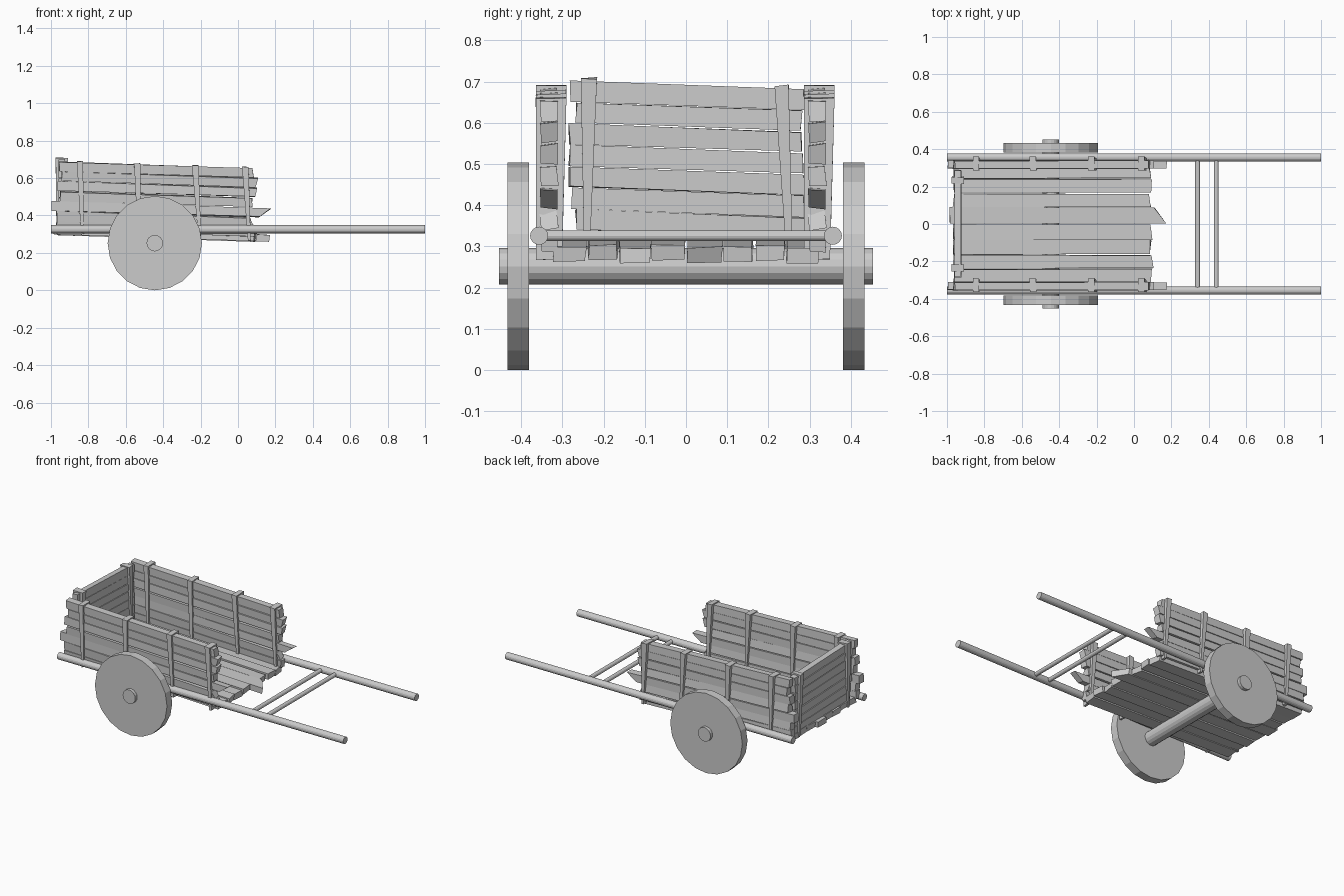
import bpy, random
from mathutils import Vector

if "Cube" in bpy.data.objects:
    bpy.data.objects.remove(bpy.data.objects["Cube"])

random.seed(7)
SLOPE = -0.033          # the box sinks slightly towards the handles


def finish(name, verts, faces):
    mesh = bpy.data.meshes.new(name)
    mesh.from_pydata(verts, [], faces)
    mesh.update()
    ob = bpy.data.objects.new(name, mesh)
    bpy.context.collection.objects.link(ob)
    return ob


def beam(name, a, b, u, v, size_a, size_b, jit=0.003, skew=0.0):
    """Rough board from a to b; u, v are the cross axes, skew makes a slanted tip at b."""
    a, b, u, v = Vector(a), Vector(b), Vector(u), Vector(v)
    d = (b - a).normalized()
    verts = []
    for p, (su, sv), sk in ((a, size_a, 0), (b, size_b, skew)):
        for i, j in ((-1, -1), (1, -1), (1, 1), (-1, 1)):
            q = p + u * (i * su / 2) + v * (j * sv / 2) + d * (i * sk / 2)
            verts.append(q + d * random.uniform(-jit, jit) * 1.5
                         + u * random.uniform(-jit, jit) + v * random.uniform(-jit, jit) * 0.6)
    faces = [(0, 1, 2, 3), (7, 6, 5, 4)] + [(i, i + 4, (i + 1) % 4 + 4, (i + 1) % 4) for i in range(4)]
    ob = finish(name, verts, faces)
    import bmesh
    bm = bmesh.new()
    bm.from_mesh(ob.data)
    bmesh.ops.recalc_face_normals(bm, faces=bm.faces)
    bm.to_mesh(ob.data)
    bm.free()
    return ob


def rod(name, a, b, r, sides):
    a, b = Vector(a), Vector(b)
    bpy.ops.mesh.primitive_cylinder_add(vertices=sides, radius=r, depth=(b - a).length, location=(a + b) / 2)
    ob = bpy.context.object
    ob.name = name
    ob.rotation_euler = (b - a).to_track_quat('Z', 'Y').to_euler()
    return ob


X, Y, Z = (1, 0, 0), (0, 1, 0), (0, 0, 1)

# Shafts, cross rungs, axle and wheels
for s, side in ((-1, "near"), (1, "far")):
    rod("shaft_" + side, (-1, s * 0.356, 0.326), (1, s * 0.356, 0.326), 0.022, 16)
    rod("wheel_" + side, (-0.445, s * 0.381, 0.252), (-0.445, s * 0.433, 0.252), 0.252, 20)
for x in (0.34, 0.44):
    rod("rung", (x, -0.35, 0.326), (x, 0.35, 0.326), 0.013, 12)
rod("axle", (-0.445, -0.453, 0.252), (-0.445, 0.453, 0.252), 0.044, 16)

# Side boards and upright battens; the far side is a shifted copy of the near one
side_parts = []
backs = (-0.955, -0.94, -0.965, -0.95, -0.995, -0.965, -0.97)
fronts = (0.08, 0.10, 0.095, 0.075, 0.145, 0.075, 0.09)
for i, (x0, x1) in enumerate(zip(backs, fronts)):
    z = 0.632 - 0.053 * i
    lean = random.uniform(-0.1, 0.1)
    side_parts.append(beam("side_board", (x0, -0.332, z + SLOPE * x0), (x1, -0.332, z + SLOPE * x1),
                           (0, lean, 1), (0, 1, -lean), (0.05, 0.042), (0.048, 0.042),
                           0.003, 0.06 if i == 4 else random.uniform(-0.02, 0.02)))
for xt, xb in ((-0.845, -0.832), (-0.54, -0.528), (-0.228, -0.205), (0.04, 0.06)):
    side_parts.append(beam("side_batten", (xb, -0.332, 0.272 + SLOPE * xb), (xt, -0.3275, 0.661 + SLOPE * xt),
                           X, Y, (0.014, 0.062), (0.034, 0.074), 0.002))
for ob in side_parts:
    twin = ob.copy()
    twin.location.y += 0.65
    bpy.context.collection.objects.link(twin)

# Floor boards, one with a splintered tip
edges = (-0.325, -0.24, -0.163, -0.085, 0.002, 0.09, 0.165, 0.24, 0.325)
for i in range(8):
    y0, y1 = edges[i], edges[i + 1]
    tip = i == 4
    x0, x1 = (-0.985, 0.14) if tip else (-0.965, random.uniform(0.08, 0.1))
    dz = random.uniform(-0.004, 0.004)
    beam("floor_board", (x0, (y0 + y1) / 2, 0.285 + dz + SLOPE * x0), (x1, (y0 + y1) / 2, 0.285 + dz + SLOPE * x1),
         Y, Z, (y1 - y0 - 0.004, 0.036), (y1 - y0 - 0.006, 0.036), 0.003,
         -0.06 if tip else random.uniform(-0.015, 0.015))

# Tail boards, tilted a little, with two battens
for i in range(7):
    z = 0.667 - 0.052 * i
    y0, y1 = random.uniform(-0.29, -0.265), random.uniform(0.28, 0.29)
    beam("tail_board", (-0.942, y0, z + 0.01), (-0.942, y1, z - 0.01), Z, X,
         (0.049, 0.036), (0.049, 0.036), 0.002)
beam("tail_batten_near", (-0.942, -0.24, 0.30), (-0.942, -0.235, 0.708), Y, X, (0.016, 0.055), (0.038, 0.065), 0.002)
beam("tail_batten_far", (-0.942, 0.25, 0.30), (-0.942, 0.232, 0.69), Y, X, (0.014, 0.055), (0.034, 0.065), 0.002)
